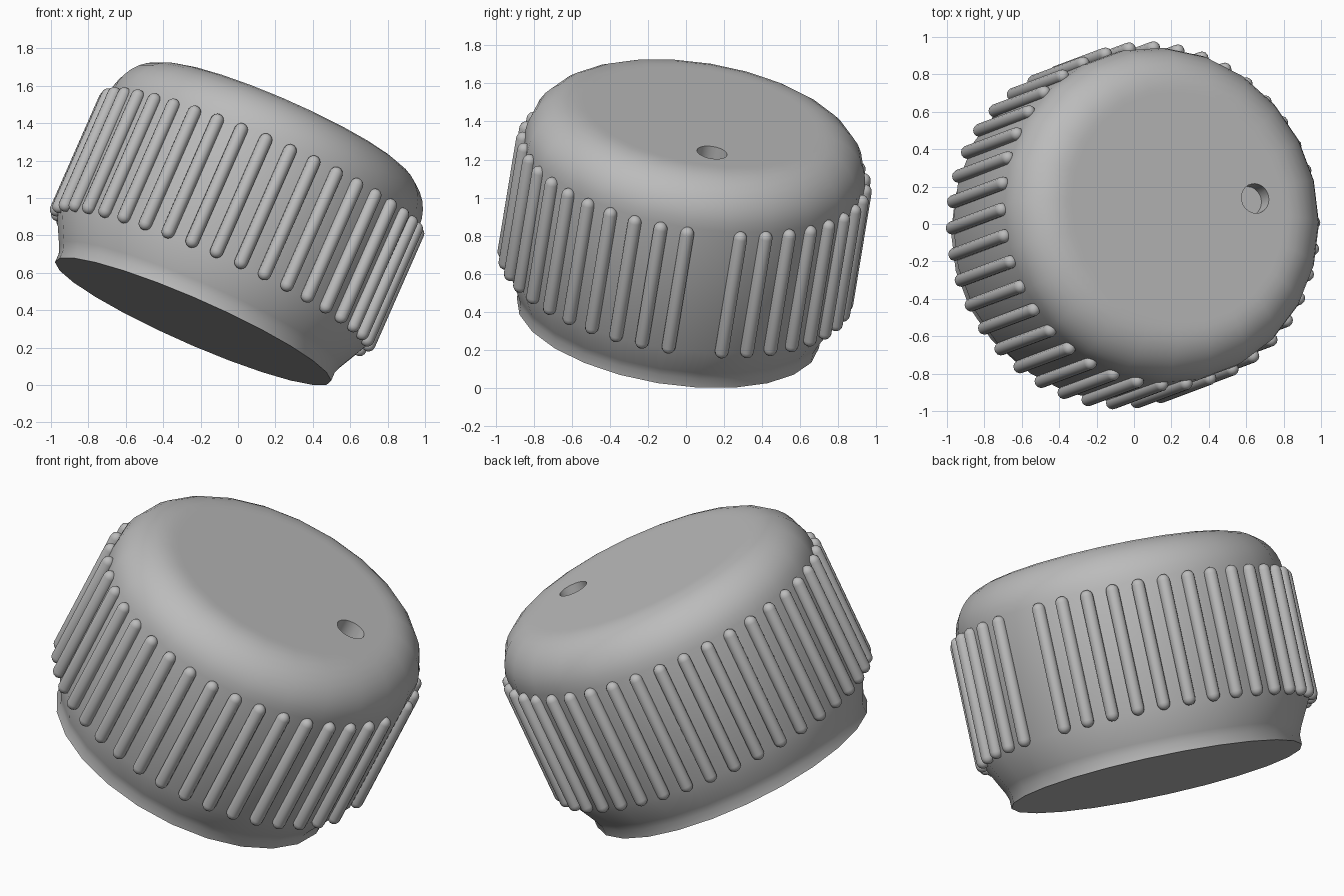
import bpy, bmesh
from math import sin, cos, pi, radians
from mathutils import Matrix, Vector

if "Cube" in bpy.data.objects:
    bpy.data.objects.remove(bpy.data.objects["Cube"])

# Tilted frame of the knob: local z is the knob axis, local x leans to +x
axis = Vector((0.398, 0.149, 0.905)).normalized()
e1 = (Vector((1, 0, 0)) - axis * axis.x).normalized()
e2 = axis.cross(e1)
FRAME = Matrix.Translation((-0.24, -0.095, 0.34)) @ Matrix((e1, e2, axis)).transposed().to_4x4()
MARK = radians(10.5)          # direction of the dimple and the missing rib

grey = bpy.data.materials.new("grey plastic")
grey.use_nodes = True
grey.diffuse_color = (0.5, 0.5, 0.5, 1)
grey.node_tree.nodes["Principled BSDF"].inputs["Base Color"].default_value = (0.5, 0.5, 0.5, 1)


def lathe(bm, profile, segments, offset=Matrix()):
    """Revolve (radius, height) points about z; zero radius ends become poles."""
    rings = []
    for r, h in profile:
        count = segments if r > 0 else 1
        rings.append([bm.verts.new(offset @ Vector((r * cos(2 * pi * i / segments),
                                                    r * sin(2 * pi * i / segments), h)))
                      for i in range(count)])
    for low, high in zip(rings, rings[1:]):
        for i in range(segments):
            j = (i + 1) % segments
            quad = [low[i % len(low)], low[j % len(low)], high[j % len(high)], high[i % len(high)]]
            bm.faces.new(list(dict.fromkeys(quad)))


def make_object(name, bm):
    bmesh.ops.recalc_face_normals(bm, faces=bm.faces)
    mesh = bpy.data.meshes.new(name)
    bm.to_mesh(mesh)
    bm.free()
    obj = bpy.data.objects.new(name, mesh)
    mesh.materials.append(grey)
    bpy.context.collection.objects.link(obj)
    obj.matrix_world = FRAME
    return obj


def activate(obj):
    bpy.ops.object.select_all(action='DESELECT')
    obj.select_set(True)
    bpy.context.view_layer.objects.active = obj


# Knob body: short collar, flared skirt, straight grip, rounded shoulder, flat top
profile = [(0, 0), (0.805, 0), (0.805, 0.05), (0.82, 0.09), (0.9, 0.245), (0.905, 0.95)]
profile += [(0.655 + 0.25 * cos(a), 0.95 + 0.25 * sin(a))
            for a in (pi / 2 * k / 8 for k in range(1, 9))]
profile += [(0.62, 1.2), (0, 1.2)]
bm = bmesh.new()
lathe(bm, profile, 24)
bmesh.ops.dissolve_limit(bm, angle_limit=0.01, verts=[], edges=[
    e for e in bm.edges if any(v.co.xy.length < 0.001 for v in e.verts)])
body = make_object("knob_body", bm)

# Pointer dimple sunk into the top
bm = bmesh.new()
place = Matrix.Translation((0.455 * cos(MARK), 0.455 * sin(MARK), 0))
lathe(bm, [(0, 1.1), (0.08, 1.1), (0.08, 1.3), (0, 1.3)], 24, place)
cutter = make_object("dimple_cutter", bm)
cutter.hide_render = True
cut = body.modifiers.new("dimple", 'BOOLEAN')
cut.operation, cut.solver, cut.object = 'DIFFERENCE', 'EXACT', cutter
activate(body)
bpy.ops.object.modifier_apply(modifier=cut.name)
bpy.data.objects.remove(cutter)
bpy.ops.object.shade_smooth_by_angle(angle=radians(30))

# Grip ribs: round-ended rods, with one left out in line with the dimple
RIBS, R, LOW, HIGH = 40, 0.036, 0.225, 0.955
caps = [pi / 2 * k / 4 for k in range(5)]
rod = [(0, LOW)] + [(R * sin(a), LOW + R - R * cos(a)) for a in caps[1:]]
rod += [(R * cos(a), HIGH - R + R * sin(a)) for a in caps[:-1]] + [(0, HIGH)]
bm = bmesh.new()
for i in range(1, RIBS):
    a = MARK + 2 * pi * i / RIBS
    lathe(bm, rod, 12, Matrix.Translation((0.91 * cos(a), 0.91 * sin(a), 0)))
ribs = make_object("grip_ribs", bm)
activate(ribs)
bpy.ops.object.shade_smooth_by_angle(angle=radians(40))
